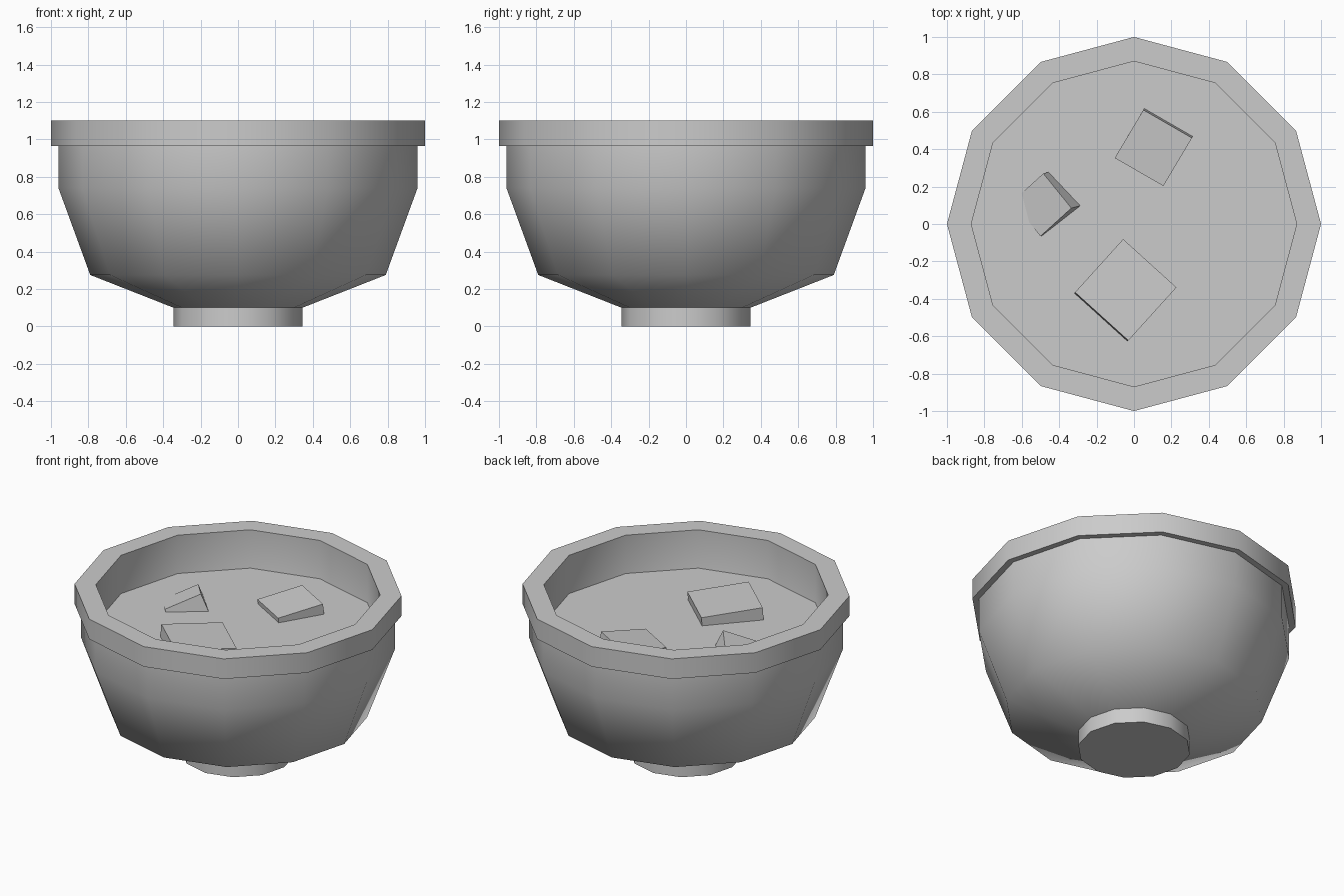
import bpy, bmesh, math
from mathutils import Vector

if "Cube" in bpy.data.objects:
    bpy.data.objects.remove(bpy.data.objects["Cube"])

SIDES = 12
SOUP_Z = 0.842


def make_object(name, bm):
    bmesh.ops.recalc_face_normals(bm, faces=bm.faces)
    mesh = bpy.data.meshes.new(name)
    bm.to_mesh(mesh)
    bm.free()
    obj = bpy.data.objects.new(name, mesh)
    bpy.context.collection.objects.link(obj)
    return obj


def lathe(name, profile):
    """Closed 12-sided turned solid; first and last rings are capped."""
    bm = bmesh.new()
    rings = []
    for r, z in profile:
        rings.append([bm.verts.new((r * math.cos(2 * math.pi * i / SIDES),
                                    r * math.sin(2 * math.pi * i / SIDES), z))
                      for i in range(SIDES)])
    for low, high in zip(rings, rings[1:]):
        for i in range(SIDES):
            j = (i + 1) % SIDES
            bm.faces.new((low[i], low[j], high[j], high[i]))
    bm.faces.new(rings[0])
    bm.faces.new(rings[-1])
    return make_object(name, bm)


def chunk(name, corner, u, v):
    """Cube hanging below a tilted top face given by a corner and two edges."""
    corner, u, v = Vector(corner), Vector(u), Vector(v)
    n = u.cross(v).normalized()
    if n.z > 0:
        n = -n
    down = n * (u.length + v.length) / 2
    bm = bmesh.new()
    bmesh.ops.create_cube(bm, size=1)
    for vert in bm.verts:
        a, b, c = (k + 0.5 for k in vert.co)
        vert.co = corner + u * a + v * b + down * c
    return make_object(name, bm)


# Bowl: foot, flared body, thick rim and hollow inside
bowl = lathe("bowl", [(0.345, 0), (0.345, 0.1), (0.79, 0.275), (0.96, 0.74),
                      (0.96, 0.965), (1.0, 0.965), (1.0, 1.1), (0.87, 1.1),
                      (0.87, 0.74), (0.70, 0.33), (0.30, 0.18)])
bpy.ops.object.select_all(action='DESELECT')
bowl.select_set(True)
bpy.context.view_layer.objects.active = bowl
bpy.ops.object.shade_smooth_by_angle(angle=math.radians(60))

# Soup surface
bm = bmesh.new()
bmesh.ops.create_circle(bm, cap_ends=True, segments=SIDES, radius=0.87)
for vert, i in zip(bm.verts, range(SIDES)):
    t = 2 * math.pi * i / SIDES
    vert.co = (0.87 * math.cos(t), 0.87 * math.sin(t), SOUP_Z)
soup = make_object("soup", bm)
if soup.data.polygons[0].normal.z < 0:
    soup.data.flip_normals()

# Floating chunks
chunk("chunk_back", (0.05, 0.61, 0.912), (0.26, -0.15, 0), (-0.153, -0.257, -0.038))
chunk("chunk_left", (-0.335, 0.085, 0.95), (-0.15, 0.185, -0.045), (-0.165, -0.15, -0.09))
chunk("chunk_front", (-0.315, -0.365, 0.925), (0.285, -0.258, 0), (0.257, 0.284, -0.028))
